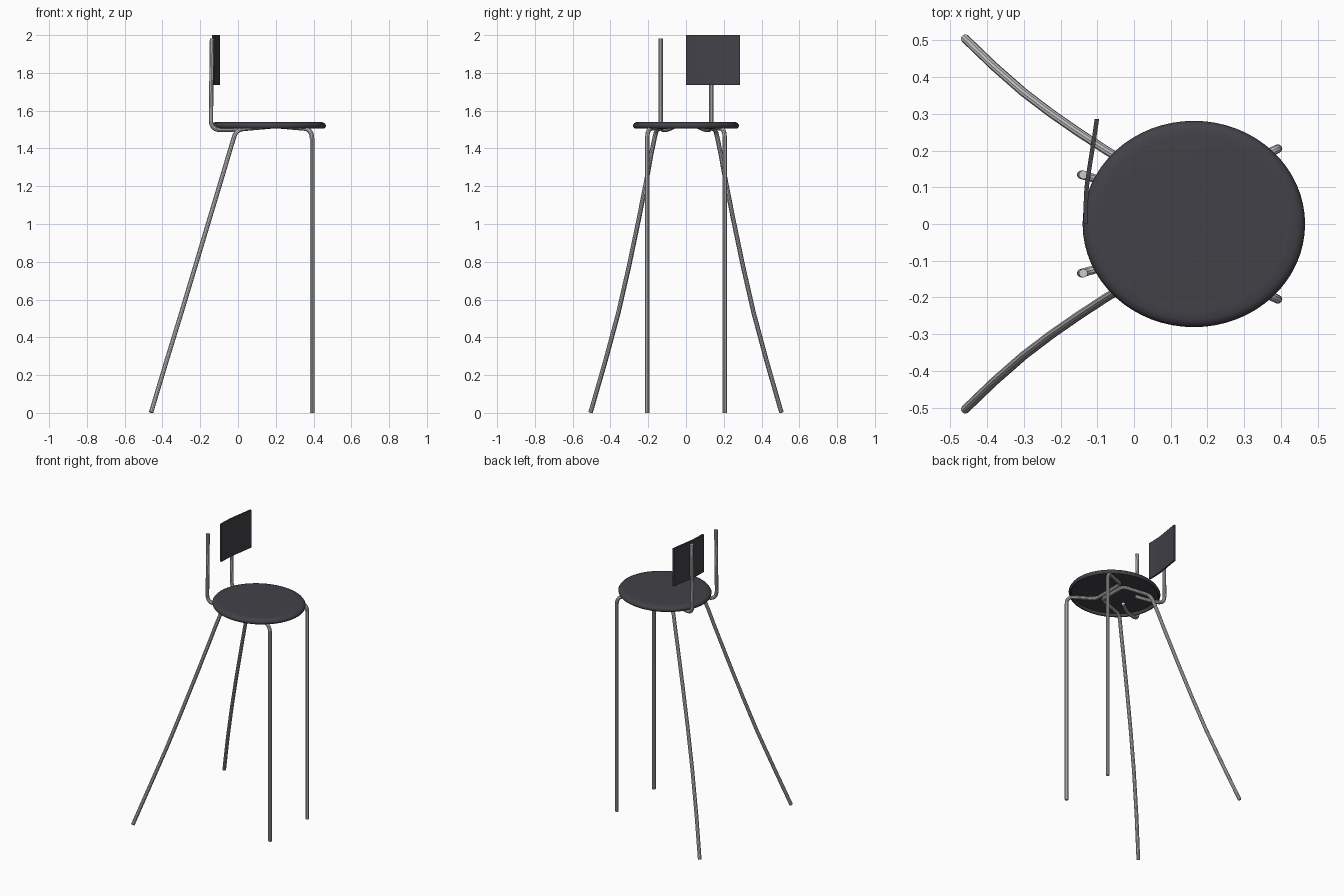
import bpy, bmesh, math
from mathutils import Vector

if "Cube" in bpy.data.objects:
    bpy.data.objects.remove(bpy.data.objects["Cube"])

dark = bpy.data.materials.new("dark_plastic")
dark.diffuse_color = (0.055, 0.053, 0.065, 1)
dark.use_nodes = True
dark.node_tree.nodes["Principled BSDF"].inputs["Base Color"].default_value = dark.diffuse_color


def finish(name, bm, mat=None, angle=35):
    bmesh.ops.recalc_face_normals(bm, faces=bm.faces)
    me = bpy.data.meshes.new(name)
    bm.to_mesh(me)
    bm.free()
    ob = bpy.data.objects.new(name, me)
    bpy.context.collection.objects.link(ob)
    if mat:
        me.materials.append(mat)
    bpy.ops.object.select_all(action='DESELECT')
    ob.select_set(True)
    bpy.context.view_layer.objects.active = ob
    bpy.ops.object.shade_smooth_by_angle(angle=math.radians(angle))
    return ob


def fillet(corners, steps=6):
    """Round each corner (x, y, z, radius) of a path."""
    p = [Vector(c[:3]) for c in corners]
    out = [p[0]]
    for i in range(1, len(p) - 1):
        r = corners[i][3]
        a = p[i] + (p[i - 1] - p[i]).normalized() * r
        b = p[i] + (p[i + 1] - p[i]).normalized() * r
        for s in range(steps + 1):
            t = s / steps
            out.append(a * (1 - t) ** 2 + p[i] * 2 * t * (1 - t) + b * t * t)
    return out + [p[-1]]


def tube(name, pts, radius=0.012):
    cu = bpy.data.curves.new(name, 'CURVE')
    cu.dimensions = '3D'
    cu.bevel_depth = radius
    cu.bevel_resolution = 3
    cu.use_fill_caps = True
    sp = cu.splines.new('POLY')
    sp.points.add(len(pts) - 1)
    for q, v in zip(sp.points, pts):
        q.co = (*v, 1)
    tmp = bpy.data.objects.new(name + "_path", cu)
    bpy.context.collection.objects.link(tmp)
    me = tmp.evaluated_get(bpy.context.evaluated_depsgraph_get()).to_mesh()
    bm = bmesh.new()
    bm.from_mesh(me)
    bpy.data.objects.remove(tmp)
    bmesh.ops.remove_doubles(bm, verts=bm.verts, dist=1e-5)
    finish(name, bm)


def mirrored(half):
    """Continue a path ending near y = 0 with its mirror image."""
    return half + [Vector((v.x, -v.y, v.z)) for v in reversed(half)]


# Seat: oval shell with a rounded rim and recessed underside
profile = [(0.0, 1.541), (0.85, 1.541), (0.93, 1.540), (0.975, 1.534), (1.0, 1.523),
           (0.99, 1.511), (0.965, 1.506), (0.95, 1.508), (0.94, 1.529), (0.0, 1.530)]
bm = bmesh.new()
vs = [bm.verts.new((r, 0, z)) for r, z in profile]
es = [bm.edges.new(e) for e in zip(vs, vs[1:])]
bmesh.ops.spin(bm, geom=vs + es, cent=(0, 0, 0), axis=(0, 0, 1),
               angle=math.tau, steps=64, use_duplicate=False)
bmesh.ops.remove_doubles(bm, verts=bm.verts, dist=1e-4)
for v in bm.verts:
    v.co.x = 0.163 + v.co.x * 0.303
    v.co.y *= 0.281
finish("seat", bm, dark, 50)

# Front legs: one bent tube running under the seat
front = fillet([(0.392, 0.205, 0, 0), (0.392, 0.205, 1.502, 0.05),
                (0.215, 0.125, 1.517, 0.03), (0.215, 0.0, 1.517, 0)])
tube("front_legs", mirrored(front[:-1]))

# Rear legs: splayed and slightly curved
rear = [Vector(v) for v in ((-0.460, 0.505, 0.003), (-0.38, 0.428, 0.27),
                            (-0.30, 0.358, 0.53), (-0.225, 0.301, 0.78),
                            (-0.15, 0.249, 1.03), (-0.075, 0.2, 1.28))]
rear += fillet([(-0.05, 0.185, 1.365, 0), (-0.009, 0.157, 1.500, 0.04),
                (0.18, 0.105, 1.517, 0.03), (0.18, 0.0, 1.517, 0)])
tube("rear_legs", mirrored(rear[:-1]))

# Back posts
for side, s in (("left", -1), ("right", 1)):
    tube(side + "_back_post", fillet([(-0.138, 0.134 * s, 1.982, 0),
                                      (-0.144, 0.134 * s, 1.498, 0.055),
                                      (-0.02, 0.10 * s, 1.498, 0.04),
                                      (0.04, 0.06 * s, 1.518, 0)]))

# Backrest: the single half panel, curved in plan
plan = [(-0.132, 0.0), (-0.1315, 0.05), (-0.129, 0.10), (-0.122, 0.15),
        (-0.114, 0.20), (-0.107, 0.245), (-0.101, 0.286)]
t = 0.006
outline = [(x - t, y) for x, y in plan] + [(x + t, y) for x, y in reversed(plan)]
bm = bmesh.new()
lo = [bm.verts.new((x, y, 1.737)) for x, y in outline]
hi = [bm.verts.new((x, y, 2.0)) for x, y in outline]
n, m = len(outline), len(plan)
for i in range(n):
    j = (i + 1) % n
    bm.faces.new((lo[i], lo[j], hi[j], hi[i]))
for ring in (lo, hi):
    for i in range(m - 1):
        bm.faces.new((ring[i], ring[i + 1], ring[n - 2 - i], ring[n - 1 - i]))
finish("backrest", bm, dark)
